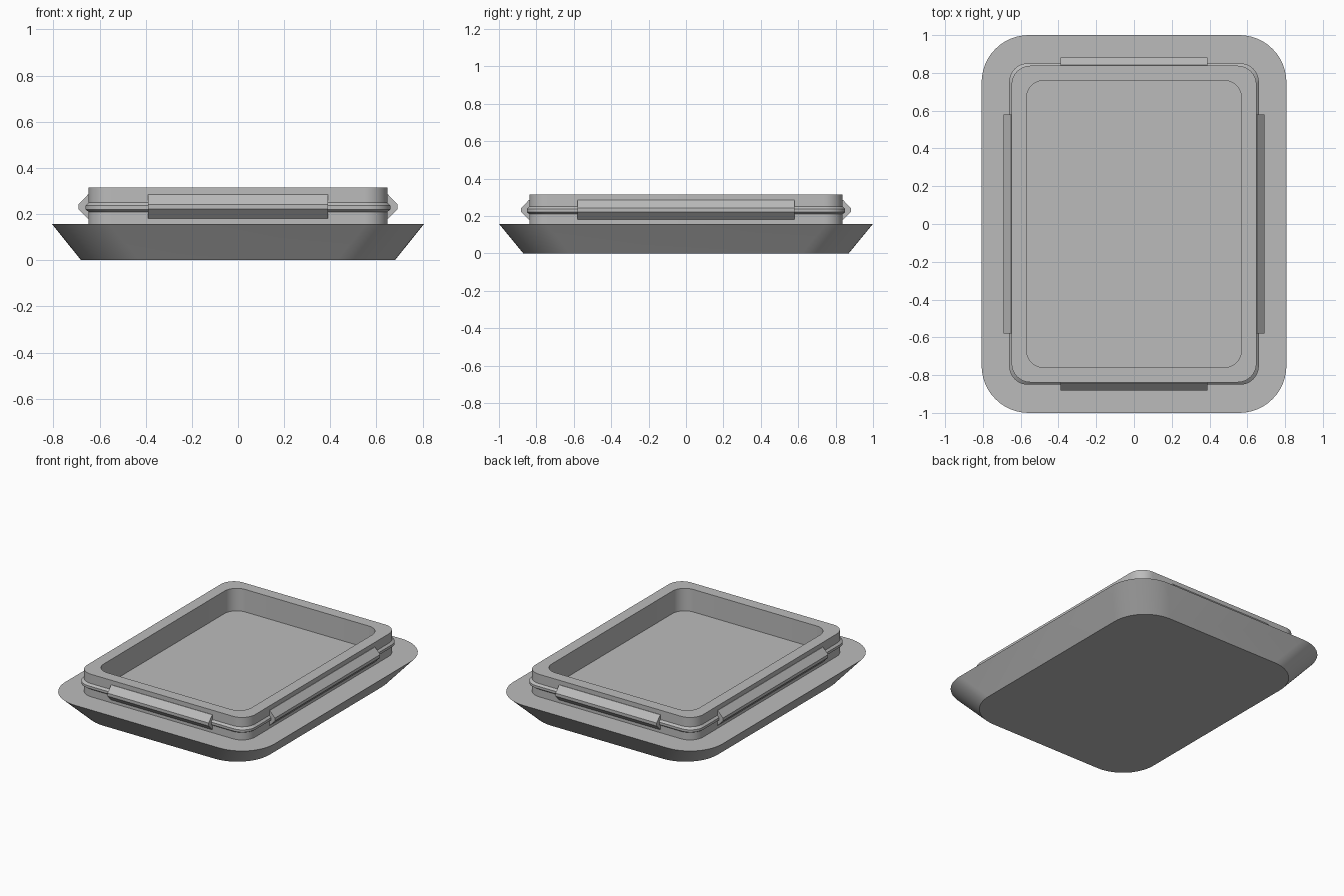
import bpy
import bmesh
from math import cos, sin, pi, radians

cube = bpy.data.objects.get("Cube")
if cube:
    bpy.data.objects.remove(cube, do_unlink=True)

grey = bpy.data.materials.new("plain grey")
grey.use_nodes = True
colour = (0.5, 0.5, 0.5, 1)
grey.diffuse_color = colour
grey.node_tree.nodes["Principled BSDF"].inputs["Base Color"].default_value = colour


def rounded_ring(bm, hx, hy, radius, z, steps=12):
    """Rounded rectangle outline as a loop of vertices."""
    ring = []
    for i, (sx, sy) in enumerate([(1, 1), (-1, 1), (-1, -1), (1, -1)]):
        for k in range(steps + 1):
            a = (i + k / steps) * pi / 2
            ring.append(bm.verts.new((sx * (hx - radius) + radius * cos(a),
                                      sy * (hy - radius) + radius * sin(a), z)))
    return ring


def bridge(bm, low, high):
    n = len(low)
    for i in range(n):
        j = (i + 1) % n
        bm.faces.new((low[i], low[j], high[j], high[i]))


def finish(bm, name):
    bmesh.ops.recalc_face_normals(bm, faces=bm.faces)
    mesh = bpy.data.meshes.new(name)
    bm.to_mesh(mesh)
    bm.free()
    mesh.materials.append(grey)
    ob = bpy.data.objects.new(name, mesh)
    bpy.context.collection.objects.link(ob)
    bpy.ops.object.select_all(action="DESELECT")
    ob.select_set(True)
    bpy.context.view_layer.objects.active = ob
    bpy.ops.object.shade_smooth_by_angle(angle=radians(25))
    return ob


def loft(name, sections, closed=False):
    """Skin rounded rectangles; closed joins the last to the first, else cap."""
    bm = bmesh.new()
    rings = [rounded_ring(bm, *s) for s in sections]
    for low, high in zip(rings, rings[1:]):
        bridge(bm, low, high)
    if closed:
        bridge(bm, rings[-1], rings[0])
    else:
        bm.faces.new(rings[0][::-1])
        bm.faces.new(rings[-1])
    return finish(bm, name)


# Flared base with a flat top that is also the tray floor
BASE_TOP, RIM_TOP = 0.158, 0.315
loft("base", [(0.68, 0.87, 0.25, 0), (0.807, 1.0, 0.25, BASE_TOP)])

# Upright wall with a thin bevelled bead around its outside
HX, HY, R = 0.648, 0.838, 0.1
outline = [(0, BASE_TOP), (0, 0.21), (0.013, 0.22), (0.013, 0.237),
           (0, 0.25), (0, RIM_TOP), (-0.078, RIM_TOP), (-0.078, BASE_TOP)]
loft("wall", [(HX + d, HY + d, R if d >= 0 else 0.095, z) for d, z in outline],
     closed=True)

# Bevelled clip bars, one on each side
clip_profile = [(-0.01, 0.18), (0.003, 0.18), (0.043, 0.221),
                (0.043, 0.242), (0.003, 0.284), (-0.01, 0.284)]


def clip(name, half_length, distance, turn):
    bm = bmesh.new()
    ends = [[bm.verts.new((distance + d, y, z)) for d, z in clip_profile]
            for y in (-half_length, half_length)]
    bridge(bm, *ends)
    bm.faces.new(ends[0])
    bm.faces.new(ends[1][::-1])
    ob = finish(bm, name)
    ob.rotation_euler.z = turn * pi / 2


for turn, side in enumerate(["left", "back", "right", "front"]):
    long_side = turn % 2 == 0
    clip(side + "_clip", 0.58 if long_side else 0.39, HX if long_side else HY, turn)
